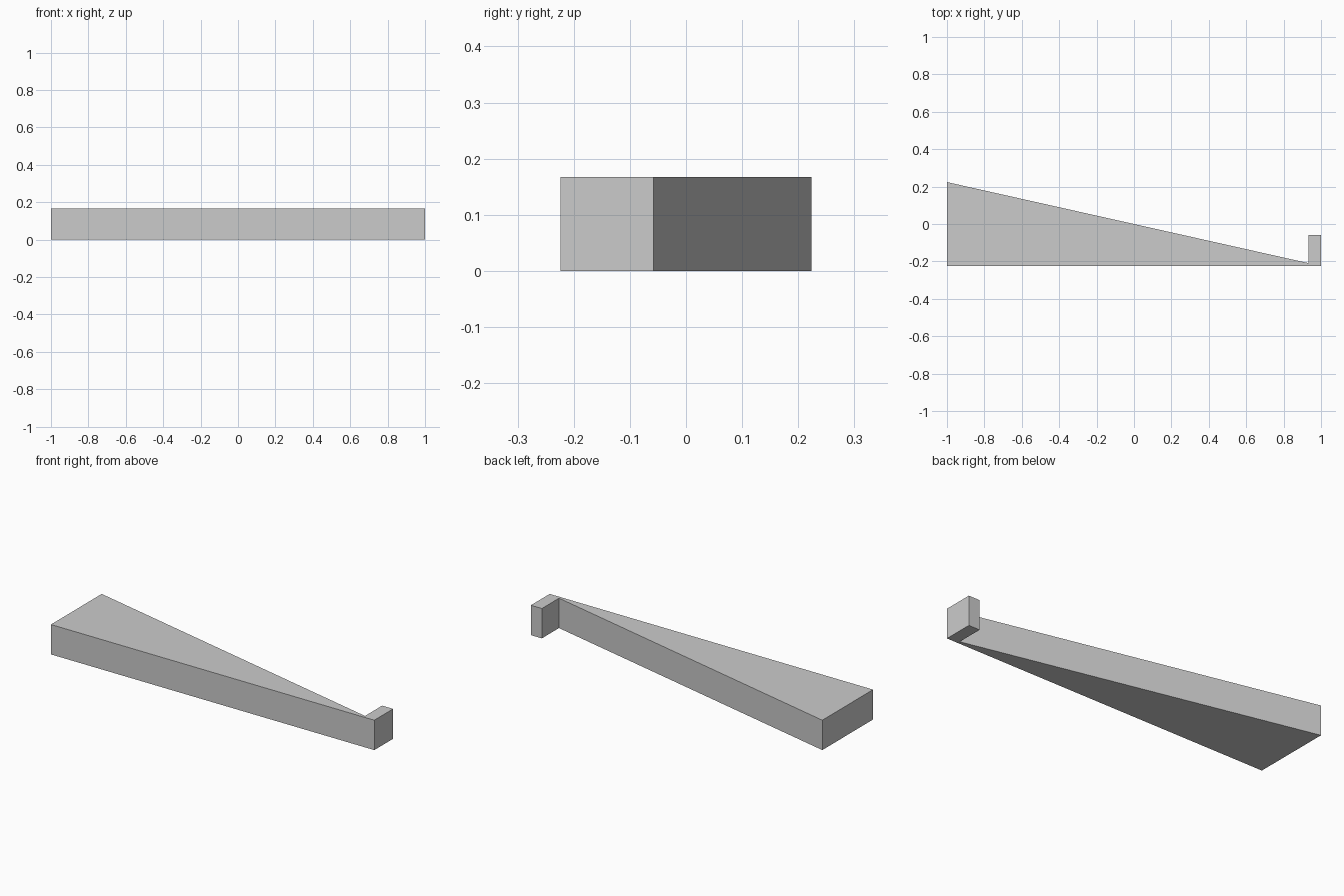
import bpy
import bmesh

if "Cube" in bpy.data.objects:
    bpy.data.objects.remove(bpy.data.objects["Cube"])

HEIGHT = 0.167

# Plan outline: long tapering wedge ending in a small upright hook
OUTLINE = [(-1, -0.224), (1, -0.224), (1, -0.058), (0.932, -0.058),
           (0.932, -0.209), (-1, 0.224)]

gray = bpy.data.materials.new("plain_gray")
gray.diffuse_color = (0.6, 0.6, 0.6, 1)
gray.use_nodes = True
gray.node_tree.nodes["Principled BSDF"].inputs["Base Color"].default_value = gray.diffuse_color

# Hooked wedge, extruded straight up from its outline
bm = bmesh.new()
base = bm.faces.new([bm.verts.new((x, y, 0)) for x, y in OUTLINE])
top = bmesh.ops.extrude_face_region(bm, geom=[base], use_keep_orig=True)
bmesh.ops.translate(bm, vec=(0, 0, HEIGHT),
                    verts=[v for v in top["geom"] if isinstance(v, bmesh.types.BMVert)])
bmesh.ops.recalc_face_normals(bm, faces=bm.faces[:])

mesh = bpy.data.meshes.new("hooked_wedge")
bm.to_mesh(mesh)
bm.free()
mesh.materials.append(gray)
wedge = bpy.data.objects.new("hooked_wedge", mesh)
bpy.context.collection.objects.link(wedge)
